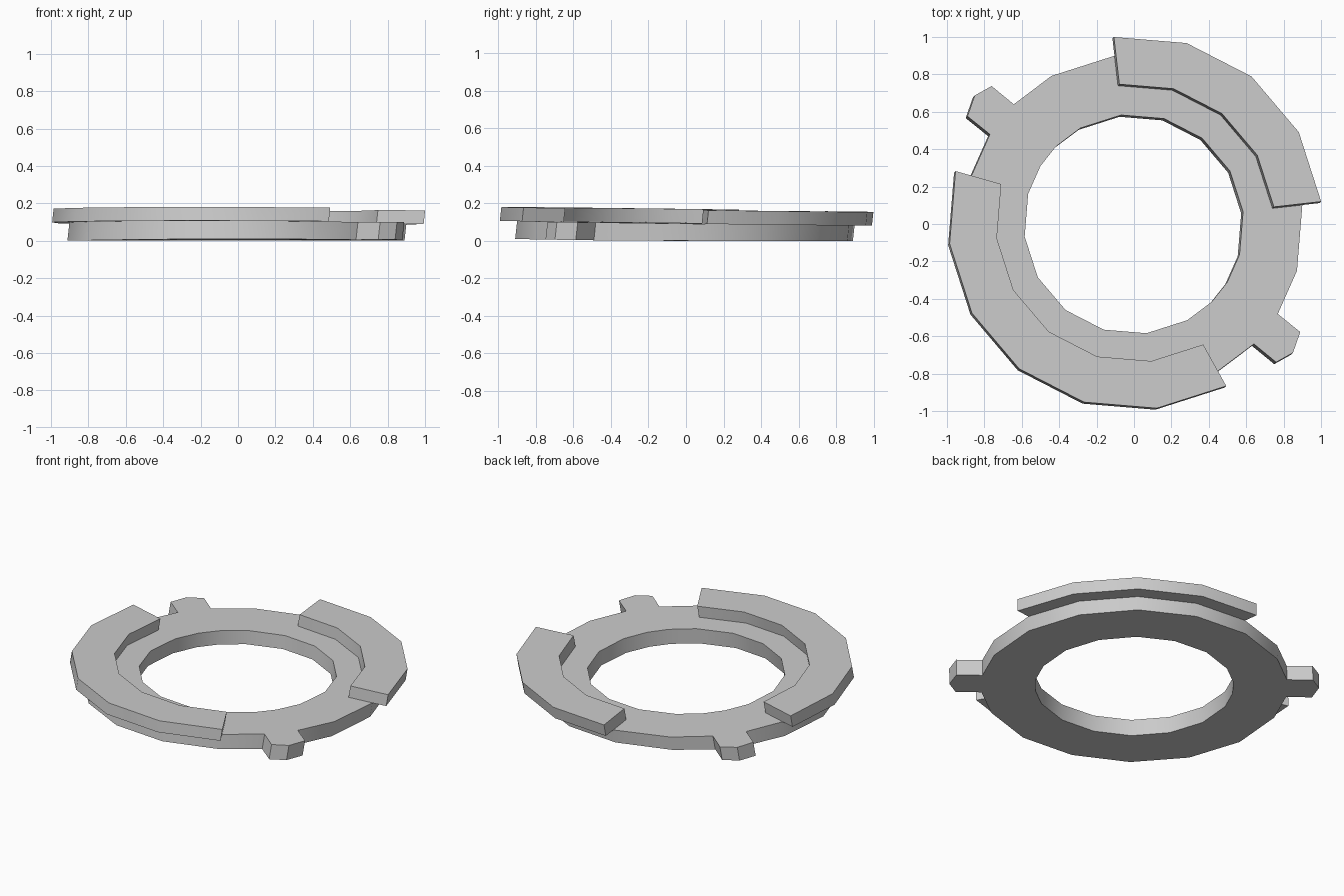
import bpy
import bmesh
from math import sin, cos, radians

cube = bpy.data.objects.get("Cube")
if cube:
    bpy.data.objects.remove(cube, do_unlink=True)

STEP = 22.5      # sixteen-sided rings
PHASE = 6.5      # rotation of the first corner
LEAN = 0.11      # slight sideways lean of the walls

grey = bpy.data.materials.new("light grey")
grey.use_nodes = True
grey.diffuse_color = (0.6, 0.6, 0.6, 1)
grey.node_tree.nodes["Principled BSDF"].inputs["Base Color"].default_value = (0.6, 0.6, 0.6, 1)


def polar(angle, radius):
    return radius * cos(radians(angle)), radius * sin(radians(angle))


def plane(height):
    """Gently tilted level surface at the given height."""
    return lambda x, y: height - 0.003 * x - 0.013 * y


def floor(x, y):
    """Underside, rising a little towards the front."""
    return 0.012 * max(0, -y) ** 2


def build(name, polygons, bottom, top):
    """Thicken a patch of flat polygons between two level functions."""
    bm = bmesh.new()
    corners = {}
    for polygon in polygons:
        verts = []
        for x, y in polygon:
            key = (round(x, 4), round(y, 4))
            if key not in corners:
                corners[key] = bm.verts.new((x, y, 0))
            verts.append(corners[key])
        bm.faces.new(verts)
    lower = list(bm.verts)
    result = bmesh.ops.extrude_face_region(bm, geom=list(bm.faces), use_keep_orig=True)
    upper = [g for g in result["geom"] if isinstance(g, bmesh.types.BMVert)]
    for verts, level in ((lower, bottom), (upper, top)):
        for v in verts:
            z = level(v.co.x, v.co.y)
            shift = LEAN * (z - 0.1)
            v.co = (v.co.x + shift, v.co.y + shift, z)
    bmesh.ops.recalc_face_normals(bm, faces=bm.faces)
    mesh = bpy.data.meshes.new(name)
    bm.to_mesh(mesh)
    bm.free()
    mesh.materials.append(grey)
    obj = bpy.data.objects.new(name, mesh)
    bpy.context.collection.objects.link(obj)
    bpy.ops.object.select_all(action="DESELECT")
    obj.select_set(True)
    bpy.context.view_layer.objects.active = obj
    bpy.ops.object.shade_smooth_by_angle(angle=radians(30))
    return obj


def band(angles, inner, outer):
    """Quads running along an arc."""
    return [[polar(a, inner), polar(a, outer), polar(b, outer), polar(b, inner)]
            for a, b in zip(angles, angles[1:])]


# Base ring with two opposite tabs
INNER, OUTER = 0.588, 0.907
ring = []
for turn in (0, 180):
    start, end = turn - 45, turn - 32
    arc = [end] + [turn + PHASE + STEP * i for i in range(-1, 6)] + [start + 180]
    ring += band(arc, INNER, OUTER)
    tab = [(start, OUTER), (turn - 44.2, 1.06), (turn - 39, 1.094),
           (turn - 33, 1.06), (end, OUTER)]
    ring.append([polar(start, INNER)] + [polar(*p) for p in tab] + [polar(end, INNER)])
build("base_ring", ring, floor, plane(0.094))

# Raised flange segments, overhanging the rim
for name, first, count in (("back_flange", 0, 5), ("front_flange", 7, 7)):
    angles = [PHASE + STEP * (first + i) for i in range(count)]
    build(name, band(angles, 0.746, 1.0), plane(0.094), plane(0.167))
